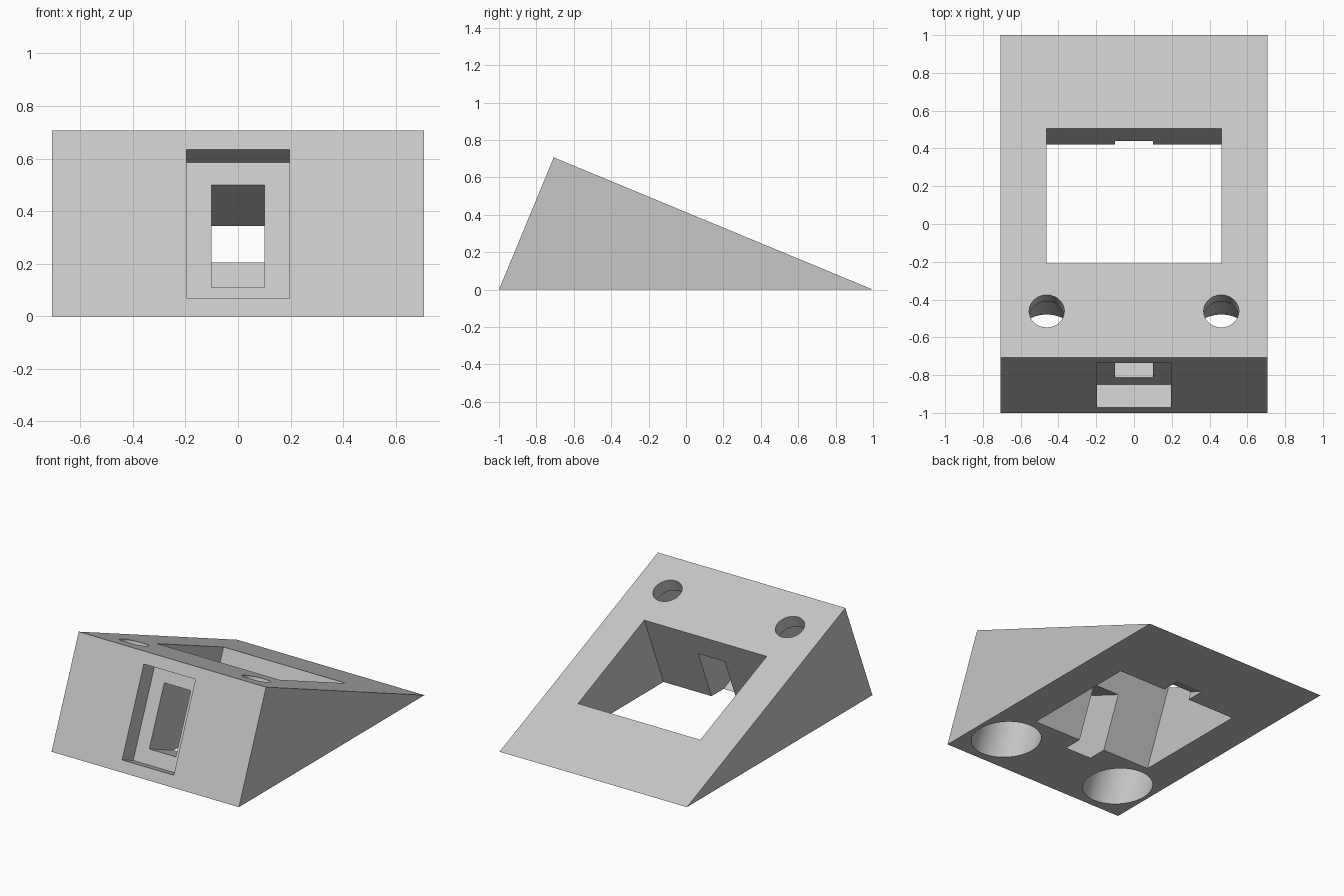
import bpy, bmesh, math
from mathutils import Matrix, Vector

cube = bpy.data.objects.get("Cube")
if cube:
    bpy.data.objects.remove(cube, do_unlink=True)

# Tilted working frame: u runs down the sloped face, v points out of it
TILT = math.radians(22.5)
LENGTH, HEIGHT = 2 * math.cos(TILT), 2 * math.sin(TILT)
HALF_WIDTH = 0.707
FRAME = Matrix.Translation((0, -1, 0)) @ Matrix.Rotation(-TILT, 4, 'X')

grey = bpy.data.materials.new("light_grey")
grey.use_nodes = True
colour = (0.57, 0.57, 0.57, 1)
grey.diffuse_color = colour
grey.node_tree.nodes["Principled BSDF"].inputs["Base Color"].default_value = colour


def make_object(name, bm):
    bmesh.ops.recalc_face_normals(bm, faces=bm.faces)
    bm.transform(FRAME)
    mesh = bpy.data.meshes.new(name)
    bm.to_mesh(mesh)
    bm.free()
    mesh.materials.append(grey)
    obj = bpy.data.objects.new(name, mesh)
    bpy.context.collection.objects.link(obj)
    return obj


def box(name, half_x, u0, u1, v0, v1):
    bm = bmesh.new()
    bmesh.ops.create_cube(bm, size=1)
    bm.transform(Matrix.Translation((0, (u0 + u1) / 2, (v0 + v1) / 2))
                 @ Matrix.Diagonal((2 * half_x, u1 - u0, v1 - v0, 1)))
    return make_object(name, bm)


def cylinder(name, x, u, radius, v0, v1):
    bm = bmesh.new()
    bmesh.ops.create_cone(bm, cap_ends=True, segments=64, radius1=radius,
                          radius2=radius, depth=v1 - v0)
    bm.transform(Matrix.Translation((x, u, (v0 + v1) / 2)))
    return make_object(name, bm)


# Wedge body: right-angled triangle extruded across the width
bm = bmesh.new()
profile = [(0, 0), (0, HEIGHT), (LENGTH, HEIGHT)]
face = bm.faces.new([bm.verts.new((-HALF_WIDTH, u, v)) for u, v in profile])
side = bmesh.ops.extrude_face_region(bm, geom=[face])
bmesh.ops.translate(bm, vec=Vector((2 * HALF_WIDTH, 0, 0)),
                    verts=[g for g in side["geom"] if isinstance(g, bmesh.types.BMVert)])
body = make_object("wedge_body", bm)

# Openings: window, front recess, slot, and counterbored screw holes
cutters = [
    box("window_cutter", 0.462, 0.538, 1.312, -0.2, 1.0),
    box("recess_cutter", 0.195, -0.1, 0.13, 0.076, 0.687),
    box("slot_cutter", 0.1, 0.1, 1.6, 0.173, 0.595),
]
for x in (-0.462, 0.462):
    cutters.append(cylinder("counterbore_cutter", x, 0.266, 0.215, -0.3, HEIGHT - 0.09))
    cutters.append(cylinder("screw_hole_cutter", x, 0.266, 0.093, 0.5, 1.0))

bpy.context.view_layer.objects.active = body
for cutter in cutters:
    cutter.hide_render = True
    mod = body.modifiers.new(cutter.name, 'BOOLEAN')
    mod.operation = 'DIFFERENCE'
    mod.solver = 'EXACT'
    mod.object = cutter
    bpy.ops.object.modifier_apply(modifier=mod.name)
    bpy.data.objects.remove(cutter, do_unlink=True)

# Smooth hole walls, crisp edges
bpy.ops.object.select_all(action='DESELECT')
body.select_set(True)
bpy.ops.object.shade_smooth_by_angle(angle=math.radians(20))
